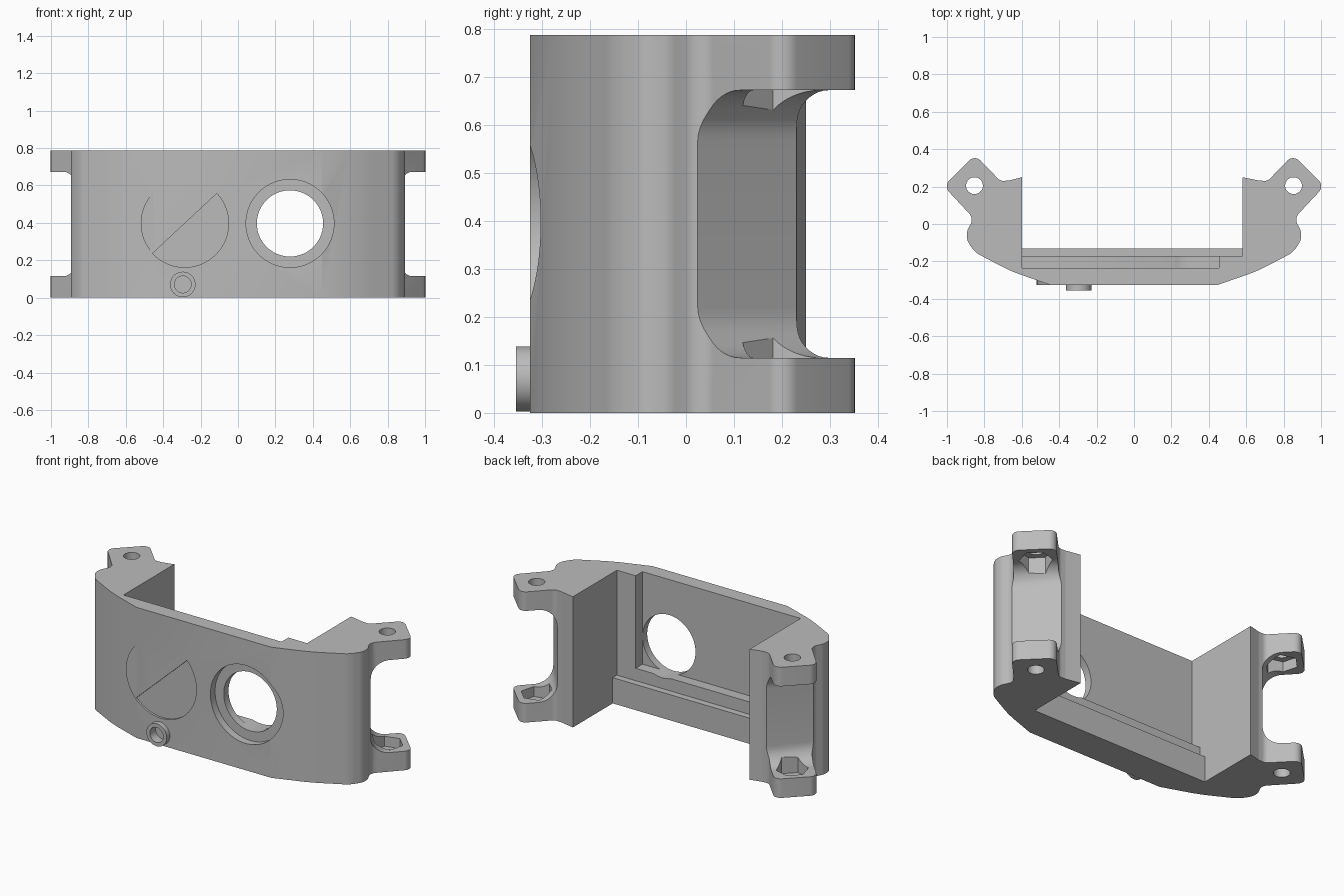
import bpy, bmesh, math
from mathutils import Vector

if "Cube" in bpy.data.objects:
    bpy.data.objects.remove(bpy.data.objects["Cube"], do_unlink=True)

X, Y, Z = Vector((1, 0, 0)), Vector((0, 1, 0)), Vector((0, 0, 1))
HEIGHT, MID = 0.788, 0.397

grey = bpy.data.materials.new("Grey Plastic")
grey.use_nodes = True
GREY = (0.5, 0.5, 0.5, 1)
grey.diffuse_color = GREY
grey.node_tree.nodes["Principled BSDF"].inputs["Base Color"].default_value = GREY


def rounded(corners, steps=8):
    """Polygon from (x, y, radius) corners, each replaced by an arc."""
    out = []
    for i, (x, y, r) in enumerate(corners):
        p = Vector((x, y))
        a = Vector(corners[i - 1][:2]) - p
        b = Vector(corners[(i + 1) % len(corners)][:2]) - p
        if r == 0:
            out.append(p)
            continue
        half = a.angle(b) / 2
        d = min(r / math.tan(half), 0.48 * a.length, 0.48 * b.length)
        r = d * math.tan(half)
        a.normalize()
        b.normalize()
        c = p + (a + b).normalized() * r / math.sin(half)
        start, end = p + a * d - c, p + b * d - c
        turn = math.pi - 2 * half
        for k in range(steps + 1):
            f = k / steps
            v = start * math.sin((1 - f) * turn) + end * math.sin(f * turn)
            out.append(c + v / math.sin(turn))
    return out


def ring(x, y, r, n=64, turn=0.0):
    return [Vector((x + r * math.cos(turn + math.tau * k / n),
                    y + r * math.sin(turn + math.tau * k / n))) for k in range(n)]


def prism(name, pts, lo, hi, u=X, v=Y, w=Z, origin=Vector()):
    """Extrude a polygon drawn in the u, v plane from lo to hi along w."""
    bm = bmesh.new()
    rows = [[bm.verts.new(origin + u * p.x + v * p.y + w * h) for p in pts] for h in (lo, hi)]
    n = len(pts)
    bm.faces.new(rows[0])
    bm.faces.new(rows[1])
    for i in range(n):
        j = (i + 1) % n
        bm.faces.new((rows[0][i], rows[0][j], rows[1][j], rows[1][i]))
    bmesh.ops.recalc_face_normals(bm, faces=bm.faces)
    mesh = bpy.data.meshes.new(name)
    bm.to_mesh(mesh)
    bm.free()
    mesh.materials.append(grey)
    ob = bpy.data.objects.new(name, mesh)
    bpy.context.collection.objects.link(ob)
    return ob


def front_prism(name, pts, lo, hi):
    return prism(name, pts, lo, hi, X, Z, Y)


def box(name, x0, x1, y0, y1, z0, z1):
    return prism(name, [Vector(p) for p in ((x0, y0), (x1, y0), (x1, y1), (x0, y1))], z0, z1)


def combine(target, tool, operation="DIFFERENCE"):
    mod = target.modifiers.new("Cut", "BOOLEAN")
    mod.operation, mod.solver, mod.object = operation, "EXACT", tool
    bpy.context.view_layer.objects.active = target
    bpy.ops.object.modifier_apply(modifier=mod.name)
    bpy.data.objects.remove(tool, do_unlink=True)


# Main shell outline: bowed front, rounded cheeks and diamond-shaped lugs
side = [(0.45, -0.325, 0), (0.66, -0.252, 0.9), (0.85, -0.152, 0.12), (0.895, -0.085, 0.08),
        (0.892, -0.035, 0.06), (0.857, 0.03, 0.05), (1.0175, 0.2025, 0.042),
        (0.85, 0.37, 0.042), (0.715, 0.23, 0.04), (0.67, 0.232, 0.03)]
left = side + [(0.58, 0.25, 0)]
right = [(-x, y, r) for x, y, r in side] + [(-0.6, 0.25, 0)]
body = prism("housing", rounded(left + right[::-1]), 0, HEIGHT)

# Raised rim of the round panel, where the front bows away from it
disc = ring(-0.285, MID, 0.235, 96)
combine(body, front_prism("panel_rim", [p for p in disc if p.x < -0.44], -0.325, -0.27), "UNION")

# Small tube on the lower front
combine(body, front_prism("tube", ring(-0.295, 0.071, 0.068, 48), -0.355, -0.3), "UNION")
combine(body, front_prism("tube_bore", ring(-0.295, 0.071, 0.045, 48), -0.4, -0.3))

# Interior, stepped towards the front wall
combine(body, box("pocket", -0.6, 0.58, -0.13, 0.6, -0.1, 0.9))
combine(body, box("lower_step", -0.6, 0.58, -0.17, 0.5, 0.155, 0.95))
combine(body, box("upper_step", -0.6, 0.455, -0.235, 0.4, 0.23, 1.0))

# Round window with counterbore
combine(body, front_prism("window", ring(0.278, MID, 0.177, 96), -0.5, -0.05))
combine(body, front_prism("counterbore", ring(0.278, MID, 0.235, 96), -0.5, -0.28))

# Sunken lower half of the round panel, split on the diagonal
half_disc = [Vector((-0.285 + 0.2345 * math.cos(a), MID + 0.2345 * math.sin(a)))
             for a in (math.radians(-137 + 180 * k / 48) for k in range(49))]
combine(body, front_prism("panel_recess", half_disc, -0.4, -0.312))

# Gap between the lugs, nut pockets and screw holes on both sides
gap = rounded([(0, 0.115, 0.105), (0.6, 0.115, 0), (0.6, 0.673, 0), (0, 0.673, 0.105)], 12)
for s in (1, -1):
    out = Vector((s * 0.771, 0.637, 0))
    along = Vector((s * -0.637, 0.771, 0))
    combine(body, prism("lug_gap", gap, -0.5, 0.7, out, Z, along, Vector((s * 0.88, 0.01, 0))))
    hexagon = ring(s * 0.853, 0.205, 0.09, 6, math.radians(15 if s > 0 else 45))
    combine(body, prism("nut_pocket", hexagon, 0.055, HEIGHT - 0.055))
    combine(body, prism("screw_hole", ring(s * 0.853, 0.205, 0.045, 40), -0.1, 0.9))

# Smooth curved walls, crisp edges
bpy.ops.object.select_all(action="DESELECT")
body.select_set(True)
bpy.context.view_layer.objects.active = body
bpy.ops.object.shade_smooth_by_angle(angle=math.radians(25))
